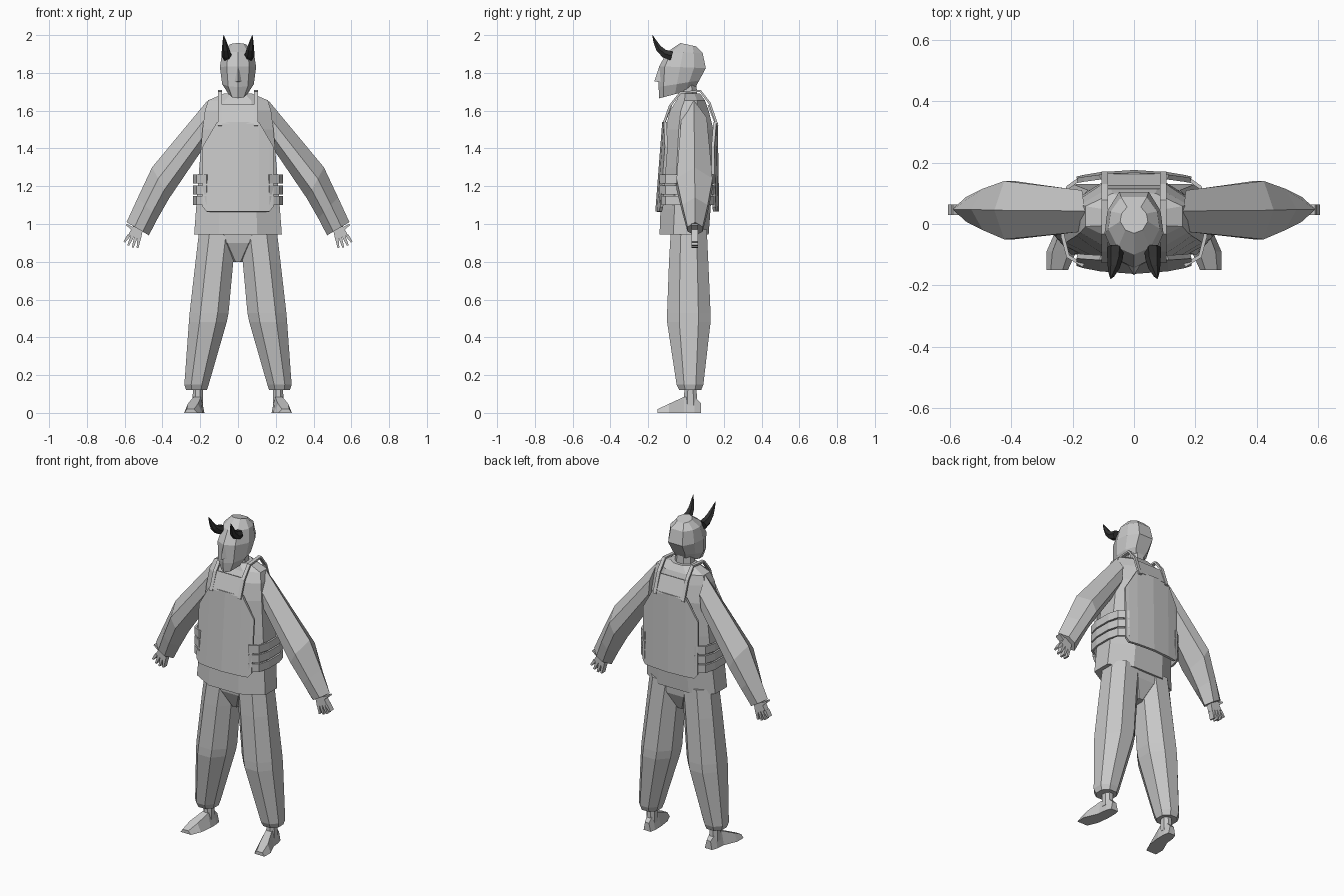
import bpy, bmesh, math

if "Cube" in bpy.data.objects:
    bpy.data.objects.remove(bpy.data.objects["Cube"])


def material(name, v):
    m = bpy.data.materials.new(name)
    m.diffuse_color = (v, v, v, 1)
    m.use_nodes = True
    m.node_tree.nodes["Principled BSDF"].inputs["Base Color"].default_value = m.diffuse_color
    return m


GREY = material("light grey", 0.57)
DARK = material("charcoal", 0.03)


def loft(name, rings, mat=GREY, closed=True):
    """Skin a list of equal-length point rings with flat faces and end caps."""
    bm = bmesh.new()
    vs = [[bm.verts.new(p) for p in r] for r in rings]
    n = len(rings[0])
    for a, b in zip(vs, vs[1:]):
        for i in range(n if closed else n - 1):
            j = (i + 1) % n
            bm.faces.new((a[i], a[j], b[j], b[i]))
    if closed:
        bm.faces.new(vs[0][::-1])
        bm.faces.new(vs[-1])
    bmesh.ops.recalc_face_normals(bm, faces=bm.faces)
    me = bpy.data.meshes.new(name)
    bm.to_mesh(me)
    bm.free()
    me.materials.append(mat)
    ob = bpy.data.objects.new(name, me)
    bpy.context.collection.objects.link(ob)
    return ob


def sheet(name, rows, thickness):
    ob = loft(name, rows, closed=False)
    sol = ob.modifiers.new("thickness", 'SOLIDIFY')
    sol.thickness = thickness
    sol.offset = 0
    return ob


def octo(z, x0, x1, y0, y1, c=0.28):
    """Chamfered rectangle at height z."""
    a, b = (x1 - x0) * c, (y1 - y0) * c
    return [(x0 + a, y0, z), (x1 - a, y0, z), (x1, y0 + b, z), (x1, y1 - b, z),
            (x1 - a, y1, z), (x0 + a, y1, z), (x0, y1 - b, z), (x0, y0 + b, z)]


def flip(rings, s):
    return [[(s * x, y, z) for x, y, z in r] for r in rings]


def lerp(a, b, t):
    return a + (b - a) * t


# Jacket body, neck and hips
loft("jacket", [octo(z, -x, x, y0, y1) for z, x, y0, y1 in (
    (0.945, 0.232, -0.14, 0.12), (1.08, 0.222, -0.135, 0.13),
    (1.30, 0.205, -0.125, 0.145), (1.50, 0.188, -0.11, 0.145),
    (1.60, 0.175, -0.085, 0.12), (1.655, 0.158, -0.05, 0.10),
    (1.69, 0.075, -0.035, 0.075))])
loft("neck", [octo(1.64, -0.055, 0.055, -0.03, 0.06),
              octo(1.76, -0.05, 0.05, -0.04, 0.055)])
loft("hips", [octo(z, -x, x, y0, y1) for z, x, y0, y1 in (
    (0.98, 0.20, -0.085, 0.11), (0.90, 0.13, -0.08, 0.105),
    (0.80, 0.03, -0.035, 0.06))])


# Head: rings with a centre ridge on the face, tilted along the jaw
def head_ring(zf, zb, yf, yb, x):
    half = [(0, 0), (0.62, 0.12), (1, 0.45), (0.9, 0.75), (0.5, 1)]
    pts = [(x * u, lerp(yf, yb, t), lerp(zf, zb, t)) for u, t in half]
    return pts + [(-p[0], p[1], p[2]) for p in pts[:0:-1]]


loft("head", [head_ring(*r) for r in (
    (1.665, 1.715, -0.142, 0.045, 0.05), (1.725, 1.76, -0.145, 0.07, 0.084),
    (1.835, 1.825, -0.142, 0.105, 0.096), (1.91, 1.905, -0.10, 0.088, 0.084),
    (1.958, 1.94, -0.03, 0.055, 0.045))])
loft("nose", [[(-0.022, -0.13, 1.75), (0, -0.168, 1.755), (0.022, -0.13, 1.75)],
              [(-0.012, -0.13, 1.82), (0, -0.145, 1.825), (0.012, -0.13, 1.82)]])

# Plate carrier: bent front and back plates with an upper flap
cols = ((0, 1.065, 1.54), (0.11, 1.065, 1.54), (0.165, 1.065, 1.445), (0.185, 1.09, 1.41))
cols = [(-x, b, t) for x, b, t in cols[:0:-1]] + list(cols)
for name, yb, yt, bend, flap in (("front", -0.155, -0.118, 0.7, -0.078),
                                 ("back", 0.168, 0.16, -0.6, 0.12)):
    def y_at(x, z):
        return lerp(yb, yt, (z - 1.06) / 0.48) + bend * x * x
    sheet(name + "_plate", [[(x, y_at(x, lerp(b, t, k)), lerp(b, t, k)) for k in (0, 0.5, 1)]
                            for x, b, t in cols], 0.016)
    sheet(name + "_flap", [[(x, yt, 1.53), (x, flap, 1.63)] for x in (-0.088, 0.088)], 0.012)

strap_path = ((-0.122, 1.52), (-0.085, 1.625), (-0.03, 1.695), (0.075, 1.705),
              (0.125, 1.64), (0.166, 1.52))
arm = (((0.16, 1.655), (0.185, 1.40), -0.025, 0.11),
       ((0.455, 1.30), (0.365, 1.135), -0.05, 0.14),
       ((0.53, 1.14), (0.425, 1.03), -0.02, 0.115),
       ((0.59, 1.01), (0.472, 0.94), 0.008, 0.088))


def arm_ring(o, i, y0, y1):
    yc = (y0 + y1) / 2
    return [(lerp(o[0], i[0], t), y, lerp(o[1], i[1], t)) for t, y in (
        (0, yc), (0.36, y0), (0.72, y0), (1, yc), (0.72, y1), (0.36, y1))]


def stick(a, b, wa, wb):
    """Four-sided tapering bar between two (x, z) points, lying in the arm plane."""
    dx, dz = b[0] - a[0], b[1] - a[1]
    l = math.hypot(dx, dz)
    nx, nz = -dz / l, dx / l
    return [[(p[0] + k * w * nx, y, p[1] + k * w * nz)
             for k, y in ((-1, 0.03), (1, 0.03), (1, 0.064), (-1, 0.064))]
            for p, w in ((a, wa), (b, wb))]


def tube_ring(c, r, tilt, n=6):
    """Ring for the horns, tilted about x."""
    out = []
    for k in range(n):
        a = 2 * math.pi * k / n
        u, v = r * math.cos(a), r * math.sin(a)
        out.append((c[0] + u, c[1] + v * math.sin(tilt), c[2] + v * math.cos(tilt)))
    return out


for s, side in ((1, "left"), (-1, "right")):
    # Shoulder straps and three side bands of the carrier
    sheet(side + "_strap", [[(s * x, y, z) for x in (0.085, 0.106)] for y, z in strap_path], 0.012)
    for k in range(3):
        z0 = 1.10 + 0.057 * k
        path = ((0.165, -0.135), (0.215, -0.105), (0.232, -0.04), (0.232, 0.06),
                (0.215, 0.12), (0.165, 0.155))
        sheet(side + "_band", [[(s * x, y, z0), (s * x, y, z0 + 0.048)] for x, y in path], 0.012)

    # Sleeve, palm, fingers and thumb
    loft(side + "_sleeve", flip([arm_ring(*r) for r in arm], s))
    loft(side + "_palm", flip(stick((0.527, 0.985), (0.548, 0.93), 0.026, 0.036), s))
    for base, tip in (((0.577, 0.94), (0.602, 0.905)), ((0.56, 0.935), (0.581, 0.886)),
                      ((0.541, 0.93), (0.557, 0.876)), ((0.523, 0.925), (0.532, 0.874))):
        loft(side + "_finger", flip(stick(base, tip, 0.009, 0.005), s))
    loft(side + "_thumb", flip(stick((0.55, 0.97), (0.592, 0.998), 0.01, 0.004), s))

    # Trouser leg, ankle and foot turned outwards
    loft(side + "_trouser", flip([octo(*r) for r in (
        (0.97, 0.005, 0.205, -0.08, 0.11), (0.80, 0.025, 0.225, -0.09, 0.118),
        (0.53, 0.05, 0.256, -0.10, 0.13), (0.48, 0.06, 0.26, -0.10, 0.13),
        (0.15, 0.155, 0.284, -0.05, 0.092), (0.12, 0.165, 0.275, -0.035, 0.08))], s))
    loft(side + "_ankle", flip([octo(0.04, 0.185, 0.242, -0.012, 0.06),
                                octo(0.14, 0.187, 0.238, -0.008, 0.055)], s))
    foot = ((0.08, 0.184, 0.232, 0.05), (0.045, 0.178, 0.245, 0.085),
            (-0.01, 0.178, 0.25, 0.085), (-0.09, 0.188, 0.285, 0.048),
            (-0.15, 0.215, 0.285, 0.02))
    loft(side + "_foot", flip([[(x0, y, 0), (x1, y, 0), (lerp(x0, x1, 0.8), y, h),
                                (lerp(x0, x1, 0.25), y, h)] for y, x0, x1, h in foot], s))

    # Curved horn
    horn = (((0.06, -0.075, 1.89), 0.028, 0.3), ((0.062, -0.115, 1.902), 0.025, 0.4),
            ((0.066, -0.145, 1.93), 0.019, 0.8), ((0.071, -0.163, 1.965), 0.011, 1.2),
            ((0.076, -0.178, 2.0), 0.001, 1.3))
    loft(side + "_horn", flip([tube_ring(*r) for r in horn], s), DARK)
